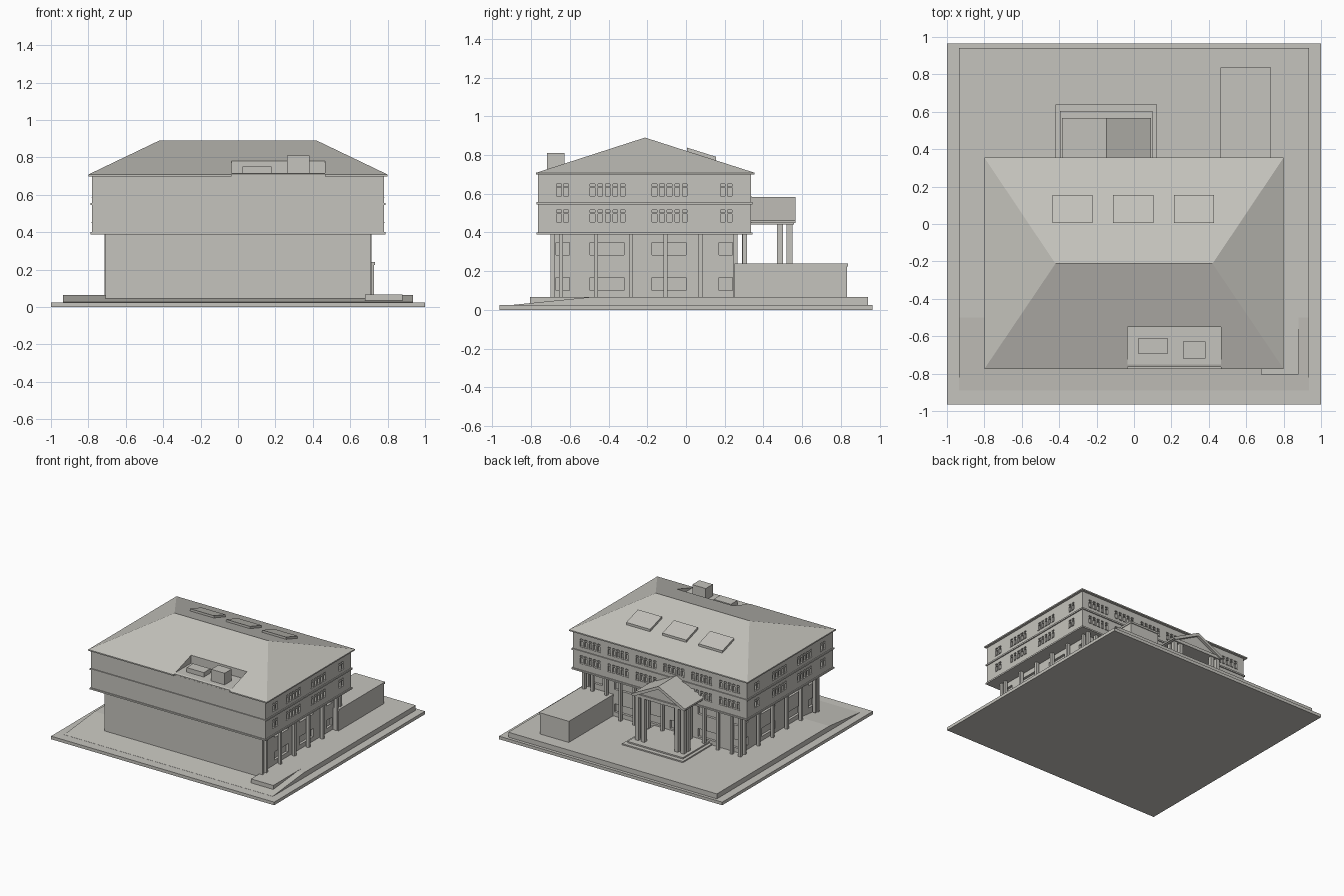
import bpy, bmesh
from mathutils import Vector

if "Cube" in bpy.data.objects:
    bpy.data.objects.remove(bpy.data.objects["Cube"])

stone = bpy.data.materials.new("warm grey stone")
stone.diffuse_color = (0.56, 0.55, 0.51, 1)
stone.use_nodes = True
stone.node_tree.nodes["Principled BSDF"].inputs["Base Color"].default_value = stone.diffuse_color


def finish(name, bm):
    bmesh.ops.recalc_face_normals(bm, faces=bm.faces)
    me = bpy.data.meshes.new(name)
    bm.to_mesh(me)
    bm.free()
    me.materials.append(stone)
    ob = bpy.data.objects.new(name, me)
    bpy.context.collection.objects.link(ob)
    return ob


def boxes(name, specs):
    """One object from (x0, x1, y0, y1, z0, z1) blocks."""
    bm = bmesh.new()
    for x0, x1, y0, y1, z0, z1 in specs:
        vs = bmesh.ops.create_cube(bm, size=1)["verts"]
        for v in vs:
            v.co = Vector(((x0 + x1) / 2 + v.co.x * (x1 - x0),
                           (y0 + y1) / 2 + v.co.y * (y1 - y0),
                           (z0 + z1) / 2 + v.co.z * (z1 - z0)))
    return finish(name, bm)


def prism(name, pts, axis, a, b):
    """Extrude a profile: (y, z) along x, or (x, z) along y."""
    bm = bmesh.new()
    put = (lambda p, t: (t, p[0], p[1])) if axis == "x" else (lambda p, t: (p[0], t, p[1]))
    f = bm.faces.new([bm.verts.new(put(p, a)) for p in pts])
    ext = bmesh.ops.extrude_face_region(bm, geom=[f])["geom"]
    move = Vector((b - a, 0, 0) if axis == "x" else (0, b - a, 0))
    bmesh.ops.translate(bm, vec=move, verts=[g for g in ext if isinstance(g, bmesh.types.BMVert)])
    return finish(name, bm)


def cut(ob, cutter):
    m = ob.modifiers.new("cut", "BOOLEAN")
    m.operation = "DIFFERENCE"
    m.solver = "EXACT"
    m.object = cutter
    cutter.hide_render = True
    cutter.hide_viewport = True
    cutter.display_type = "WIRE"


# Ground slab, terrace sloping down at the front, entrance landing
boxes("ground_slab", [(-1, 1, -0.965, 0.965, 0, 0.025)])
prism("terrace", [(-0.89, 0.02), (-0.89, 0.026), (-0.5, 0.065), (0.94, 0.065), (0.94, 0.02)],
      "x", -0.935, 0.935)
boxes("side_landing", [(0.68, 0.88, -0.805, -0.45, 0.03, 0.067)])

# Wall blocks
SX, BY = 0.675, 0.265          # ground floor side and back wall planes
UX, UY = 0.78, 0.335           # upper floors side and back wall planes
lower = boxes("ground_floor", [(-SX, SX, -0.69, BY, 0.03, 0.40)])
boxes("front_wall", [(-0.708, 0.708, -0.70, -0.68, 0.03, 0.395)])
upper = boxes("upper_floors", [(-UX, UX, -0.765, UY, 0.392, 0.703)])
boxes("floor_ledges", [(-0.788, 0.788, -0.773, 0.343, z, z + 0.012) for z in (0.388, 0.545)])


def wall_box(side, c, w, z0, z1, out, inn, px, py):
    """Block on a wall: side is -1/1 for left/right, 0 for the back."""
    if side:
        a, b = sorted((side * (px - inn), side * (px + out)))
        return (a, b, c - w / 2, c + w / 2, z0, z1)
    return (c - w / 2, c + w / 2, py - inn, py + out, z0, z1)


# Small upper windows in groups, with transoms and sills
side_c = [-0.656, -0.620, 0.19, 0.226]
side_c += [m + k * 0.039 for m in (-0.405, -0.085) for k in range(-2, 3)]
back_c = [m * 0.125 + k * 0.039 for m in (-5, -3, -1, 1, 3, 5) for k in range(-2, 3)]
holes, trims = [], []
for side, centres in ((1, side_c), (-1, side_c), (0, back_c)):
    for c in centres:
        for z in (0.453, 0.588):
            holes.append(wall_box(side, c, 0.024, z, z + 0.043, 0.02, 0.015, UX, UY))
            holes.append(wall_box(side, c, 0.024, z + 0.049, z + 0.062, 0.02, 0.015, UX, UY))
            trims.append(wall_box(side, c, 0.028, z - 0.004, z, 0.004, 0.004, UX, UY))
cut(upper, boxes("upper_window_cutter", holes))
boxes("window_sills", trims)

# Large ground floor windows
wide_side = [(-0.6375, 0.07), (-0.4075, 0.175), (-0.0875, 0.175), (0.205, 0.07)]
wide_back = [(m * 0.125, 0.165) for m in (-5, -3, -1, 1, 3) ] + [(0.61, 0.11)]
holes = []
for side, rows in ((1, wide_side), (-1, wide_side), (0, wide_back)):
    wide = rows if side else [(c, min(w, 0.09) if abs(c) > 0.6 else w) for c, w in rows]
    for c, w in wide:
        for z in (0.10, 0.283):
            holes.append(wall_box(side, c, w, z, z + 0.066, 0.02, 0.02, SX, BY))
cut(lower, boxes("lower_window_cutter", holes))

# Slim columns under the overhang
cols = []
for s in (-1, 1):
    for k in range(6):
        cols.append(wall_box(s, -0.645 + k * 0.18, 0.02, 0.06, 0.395, 0.04, -0.015, SX, BY))
for k in range(-5, 6):
    cols.append(wall_box(0, k * 0.125, 0.02, 0.06, 0.395, 0.05, -0.025, SX, BY))
for s in (-1, 1):
    cols.append((s * 0.7 - 0.012, s * 0.7 + 0.012, 0.292, 0.316, 0.06, 0.395))
boxes("overhang_columns", cols)

# Hipped roof with eaves and a roof terrace cut in at the front
bm = bmesh.new()
ring = [[bm.verts.new((x, y, z)) for x, y in ((-0.8, -0.775), (0.8, -0.775), (0.8, 0.355), (-0.8, 0.355))]
        for z in (0.698, 0.708)]
l, r = bm.verts.new((-0.42, -0.212, 0.89)), bm.verts.new((0.42, -0.212, 0.89))
bm.faces.new(ring[0])
for i in range(4):
    j = (i + 1) % 4
    bm.faces.new((ring[0][i], ring[0][j], ring[1][j], ring[1][i]))
a, b, c, d = ring[1]
for f in ((a, b, r, l), (b, c, r), (c, d, l, r), (d, a, l)):
    bm.faces.new(f)
roof = finish("hip_roof", bm)
cut(roof, boxes("roof_terrace_cutter", [(-0.035, 0.465, -0.764, -0.55, 0.716, 1.0),
                                        (-0.035, 0.465, -0.9, -0.764, 0.65, 1.0)]))
boxes("roof_units", [(0.025, 0.18, -0.695, -0.61, 0.712, 0.752),
                     (0.262, 0.383, -0.718, -0.627, 0.712, 0.81)])

# Skylights lying parallel to the back roof slope
for i, x in enumerate((-0.328, -0.004, 0.32)):
    prism("skylight_%d" % (i + 1), [(0.006, 0.81), (0.155, 0.763), (0.155, 0.791), (0.006, 0.838)],
          "x", x - 0.107, x + 0.107)

# Annex block with a coping
boxes("annex", [(0.468, 0.727, 0.25, 0.832, 0.06, 0.228)])
boxes("annex_coping", [(0.463, 0.732, 0.25, 0.838, 0.225, 0.24)])

# Portico: steps, clustered columns, beam and gabled roof
PX = -0.148
boxes("portico_steps", [(-0.42, 0.124, 0.25, 0.64, 0.06, 0.075),
                        (-0.395, 0.10, 0.25, 0.605, 0.07, 0.086)])
cols = []
for s in (-1, 1):
    for dx, y in ((0.205, 0.535), (0.15, 0.535), (0.205, 0.485)):
        x = PX + s * dx
        cols.append((x - 0.015, x + 0.015, y - 0.015, y + 0.015, 0.08, 0.445))
boxes("portico_columns", cols)
boxes("portico_beam", [(PX - 0.23, PX + 0.23, 0.32, 0.558, 0.44, 0.465)])
prism("portico_gable", [(PX - 0.2, 0.46), (PX + 0.2, 0.46), (PX, 0.565)], "y", 0.32, 0.545)
prism("portico_roof", [(PX - 0.238, 0.462), (PX, 0.583), (PX + 0.238, 0.462),
                       (PX + 0.238, 0.448), (PX + 0.215, 0.448), (PX, 0.558),
                       (PX - 0.215, 0.448), (PX - 0.238, 0.448)], "y", 0.32, 0.567)
